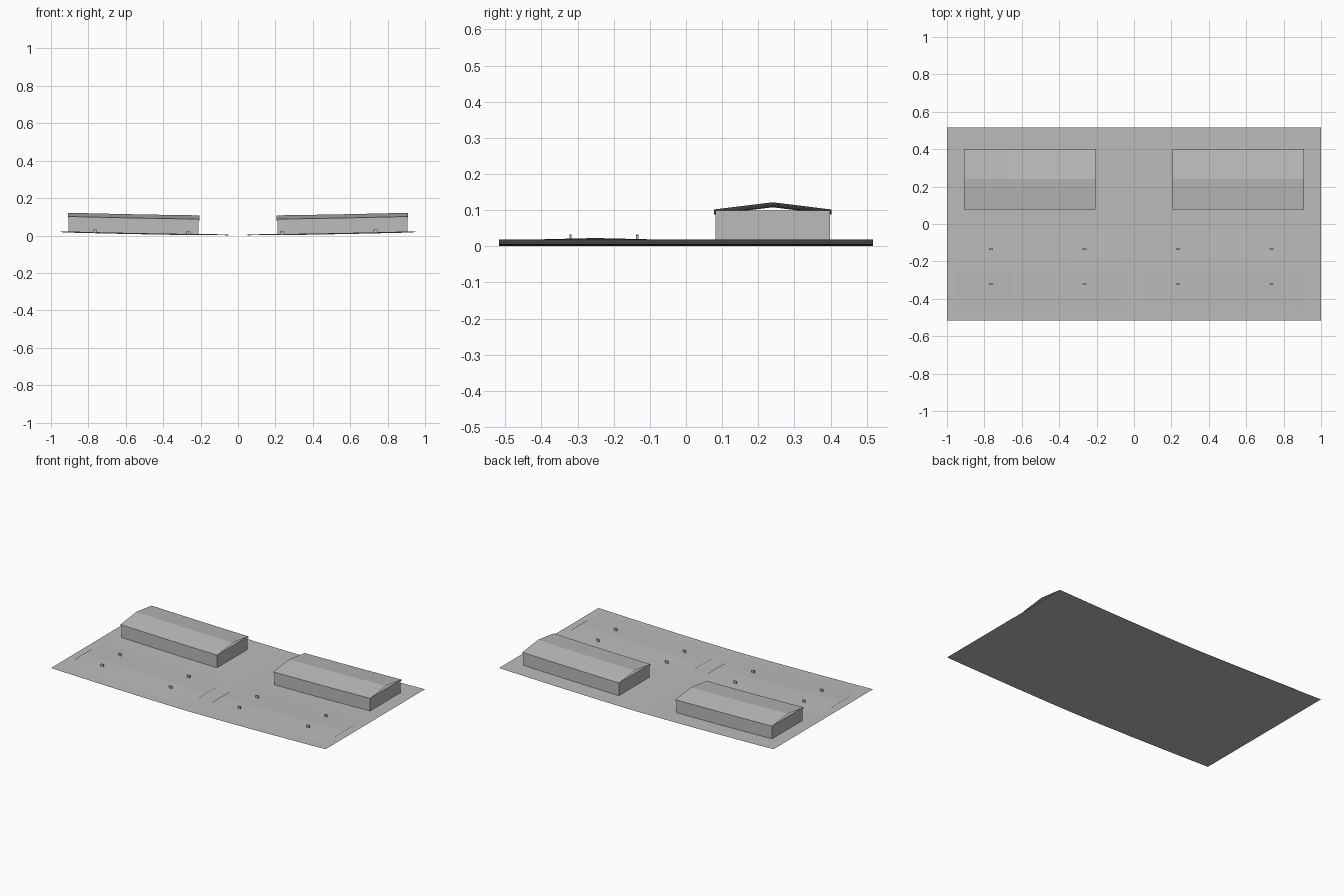
import bpy, bmesh

cube = bpy.data.objects.get("Cube")
if cube:
    bpy.data.objects.remove(cube, do_unlink=True)

grey = bpy.data.materials.new("plain_grey")
grey.use_nodes = True
colour = (0.5, 0.5, 0.5, 1)
grey.diffuse_color = colour
grey.node_tree.nodes["Principled BSDF"].inputs["Base Color"].default_value = colour


def rise(x):
    """Ground height: a shallow valley along the middle."""
    return 0.018 * abs(x) ** 1.5


def sweep(name, profile, x0, x1, steps, closed=False):
    """Sweep a (y, height) profile along x, following the ground."""
    bm = bmesh.new()
    rings = []
    for i in range(steps + 1):
        x = x0 + (x1 - x0) * i / steps
        rings.append([bm.verts.new((x, y, rise(x) + h)) for y, h in profile])
    n = len(profile)
    for a, b in zip(rings, rings[1:]):
        for j in range(n if closed else n - 1):
            k = (j + 1) % n
            bm.faces.new((a[j], b[j], b[k], a[k]))
    if closed:
        bm.faces.new(rings[0])
        bm.faces.new(rings[-1][::-1])
        bmesh.ops.recalc_face_normals(bm, faces=bm.faces)
    mesh = bpy.data.meshes.new(name)
    bm.to_mesh(mesh)
    bm.free()
    mesh.materials.append(grey)
    obj = bpy.data.objects.new(name, mesh)
    bpy.context.collection.objects.link(obj)
    return obj


# Ground sheet
sweep("ground", [(-0.517, 0), (0.517, 0)], -1, 1, 24)

for side, sign in (("left", 1), ("right", -1)):
    # Crowned road strip
    lo, hi = sorted((sign * 0.05, sign * 0.95))
    sweep(side + "_road", [(-0.46, 0.001), (-0.25, 0.006), (-0.04, 0.001)], lo, hi, 12)

    # Long hall: walls and a low pitched roof with turned-down eaves
    lo, hi = sorted((sign * 0.21, sign * 0.905))
    sweep(side + "_walls", [(0.082, 0), (0.082, 0.084), (0.398, 0.084), (0.398, 0)],
          lo, hi, 6, closed=True)
    lo, hi = sorted((sign * 0.205, sign * 0.91))
    sweep(side + "_roof", [(0.077, 0.076), (0.077, 0.086), (0.24, 0.106),
                           (0.402, 0.086), (0.402, 0.076)], lo, hi, 6)

# Small marker blocks along the roads
for row, y in (("front", -0.32), ("back", -0.135)):
    for number, x in enumerate((-0.765, -0.265, 0.235, 0.735), 1):
        block = [(y - 0.003, 0.004), (y - 0.003, 0.02), (y + 0.003, 0.02), (y + 0.003, 0.004)]
        sweep(f"{row}_marker_{number}", block, x - 0.01, x + 0.01, 1, closed=True)
